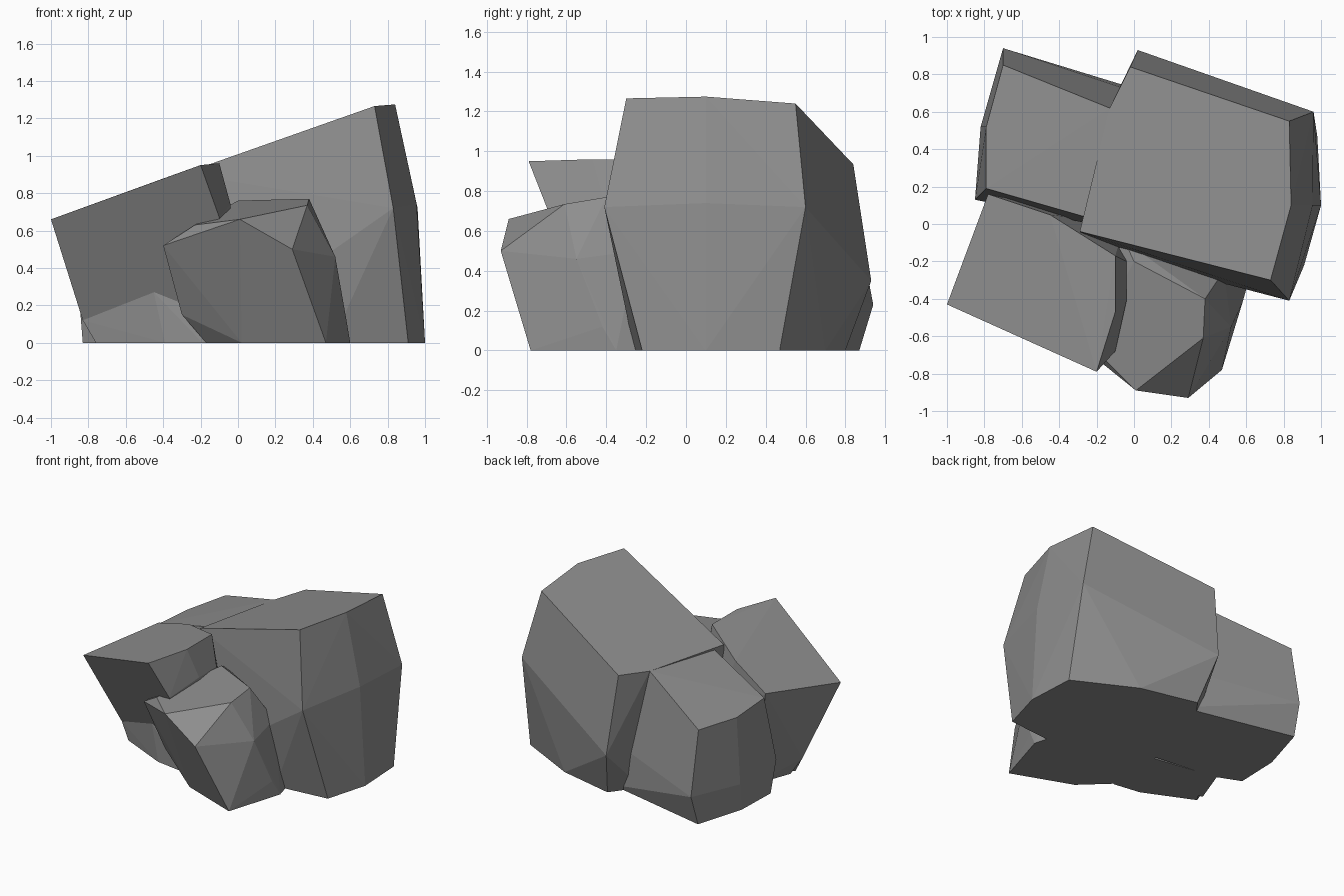
import bpy
import bmesh

# Remove the default object
cube = bpy.data.objects.get("Cube")
if cube:
    bpy.data.objects.remove(cube, do_unlink=True)


def make_material(name, colour):
    """Create one flat colour for viewport and render."""
    material = bpy.data.materials.new(name)
    material.use_nodes = True
    material.diffuse_color = colour
    shader = material.node_tree.nodes["Principled BSDF"]
    shader.inputs["Base Color"].default_value = colour
    shader.inputs["Roughness"].default_value = 0.9
    return material


stone_grey = make_material("stone grey", (0.27, 0.27, 0.27, 1))


def on_cleft(outline, drop=0):
    """Lift an outline onto the tilted plane that tops the tall boulders."""
    return [(x, y, 1.0 + 0.335 * x - 0.07 * y - drop) for x, y in outline]


def boulder(name, top, middle, base):
    """Wrap a faceted stone around its top, middle and ground corners."""
    bm = bmesh.new()
    for corner in top + middle + [(x, y, 0) for x, y in base]:
        bm.verts.new(corner)
    hull = bmesh.ops.convex_hull(bm, input=bm.verts)
    loose = {e for e in hull["geom_interior"] if isinstance(e, bmesh.types.BMVert)}
    bmesh.ops.delete(bm, geom=list(loose), context="VERTS")
    bmesh.ops.dissolve_limit(bm, angle_limit=0.03, verts=bm.verts, edges=bm.edges)
    bmesh.ops.recalc_face_normals(bm, faces=bm.faces)
    mesh = bpy.data.meshes.new(name)
    bm.to_mesh(mesh)
    bm.free()
    mesh.materials.append(stone_grey)
    stone = bpy.data.objects.new(name, mesh)
    bpy.context.scene.collection.objects.link(stone)


# Tallest boulder, on the left of the group
boulder(
    "tall_boulder",
    on_cleft([(-0.29, -0.04), (-0.13, 0.62), (-0.02, 0.84),
              (0.83, 0.55), (0.84, 0.1), (0.73, -0.3)]),
    [(0.83, -0.41, 0.72), (0.955, 0.1, 0.74), (0.96, 0.6, 0.72),
     (0.02, 0.93, 0.35), (-0.28, -0.05, 0.6)],
    [(0.91, -0.22), (1, 0.1), (0.98, 0.47), (0.53, 0.7),
     (0.1, 0.8), (-0.05, 0.6), (-0.2, -0.14), (0.5, -0.26)],
)

# Boulder behind, its inner end buried in the tallest one
boulder(
    "rear_boulder",
    on_cleft([(-0.79, 0.19), (-0.79, 0.52), (-0.7, 0.85), (-0.13, 0.62)])
    + on_cleft([(0.15, 0.5), (0.15, -0.08)], drop=0.03),
    [(-0.85, 0.13, 0.25), (-0.82, 0.52, 0.2), (-0.7, 0.94, 0.23),
     (-0.07, 0.73, 0.3), (0.15, 0.65, 0.3)],
    [(-0.83, 0.17), (-0.82, 0.5), (-0.71, 0.87),
     (0.15, 0.68), (0.15, 0), (-0.64, 0.09)],
)

# Leaning boulder that overhangs at the front
boulder(
    "leaning_boulder",
    [(-1, -0.43, 0.66), (-0.78, 0.16, 0.74), (-0.45, 0.05, 0.86),
     (-0.1, -0.17, 0.96), (-0.1, -0.47, 0.96), (-0.2, -0.79, 0.95)],
    [(-0.83, -0.21, 0.12), (-0.1, -0.68, 0.67),
     (-0.04, -0.41, 0.74), (-0.04, -0.2, 0.74)],
    [(-0.76, -0.17), (-0.12, -0.35), (-0.05, 0), (-0.66, 0.1)],
)

# Flared foot under the overhang
boulder(
    "leaning_boulder_foot",
    [(-0.83, -0.21, 0.12), (-0.45, -0.39, 0.27), (-0.12, -0.4, 0.3)],
    [(-0.45, -0.2, 0.2), (-0.1, -0.1, 0.2)],
    [(-0.76, -0.23), (-0.39, -0.4), (-0.19, -0.43),
     (0.1, -0.4), (0.1, 0), (-0.6, 0)],
)

# Small boulder in front
boulder(
    "small_boulder",
    [(0.01, -0.89, 0.66), (0.37, -0.61, 0.735), (0.38, -0.4, 0.77),
     (0, -0.2, 0.76), (-0.23, -0.65, 0.63)],
    [(0.29, -0.93, 0.5), (0.34, -0.89, 0.37), (0.52, -0.55, 0.46),
     (0.58, -0.42, 0.12), (-0.4, -0.56, 0.52), (-0.3, -0.45, 0.15),
     (-0.05, -0.09, 0.7), (0.48, -0.25, 0.5)],
    [(-0.17, -0.43), (0.02, -0.61), (0.47, -0.78),
     (0.6, -0.35), (0.56, -0.2), (-0.1, -0.1)],
)
